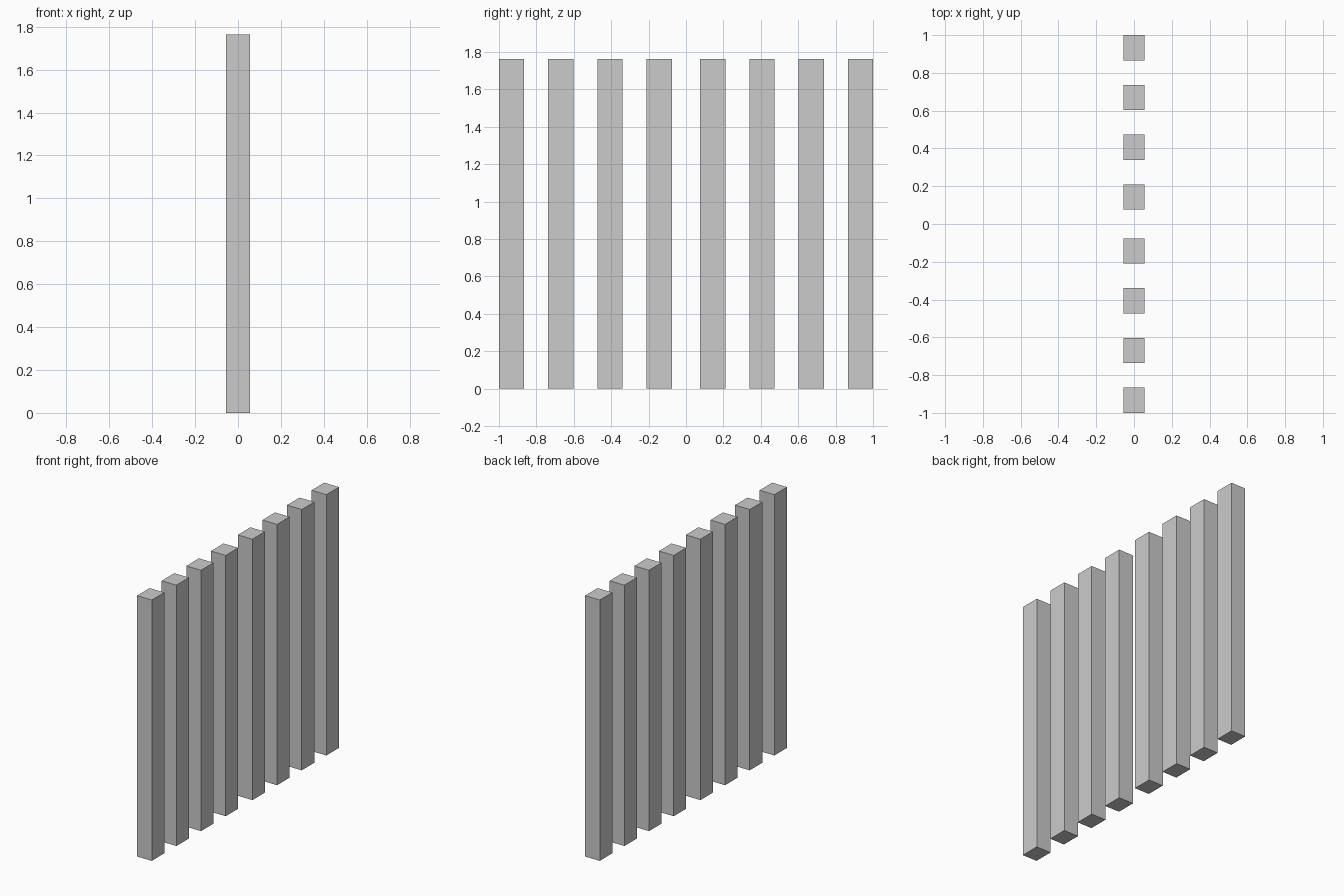
import bpy

if "Cube" in bpy.data.objects:
    bpy.data.objects.remove(bpy.data.objects["Cube"])

WIDTH, DEPTH, HEIGHT = 0.11, 0.134, 1.764
FIRST, PITCH = 0.143, 0.2633  # innermost post centre and spacing


def add_post(name, y):
    bpy.ops.mesh.primitive_cube_add(size=1, location=(0, y, HEIGHT / 2))
    post = bpy.context.object
    post.name = name
    post.scale = (WIDTH, DEPTH, HEIGHT)
    bpy.ops.object.transform_apply(location=False, rotation=False, scale=True)


# Two mirrored groups of four posts, with a wider gap in the middle
for side, label in ((-1, "front"), (1, "back")):
    for i in range(4):
        add_post(f"{label}_post_{i + 1}", side * (FIRST + i * PITCH))
